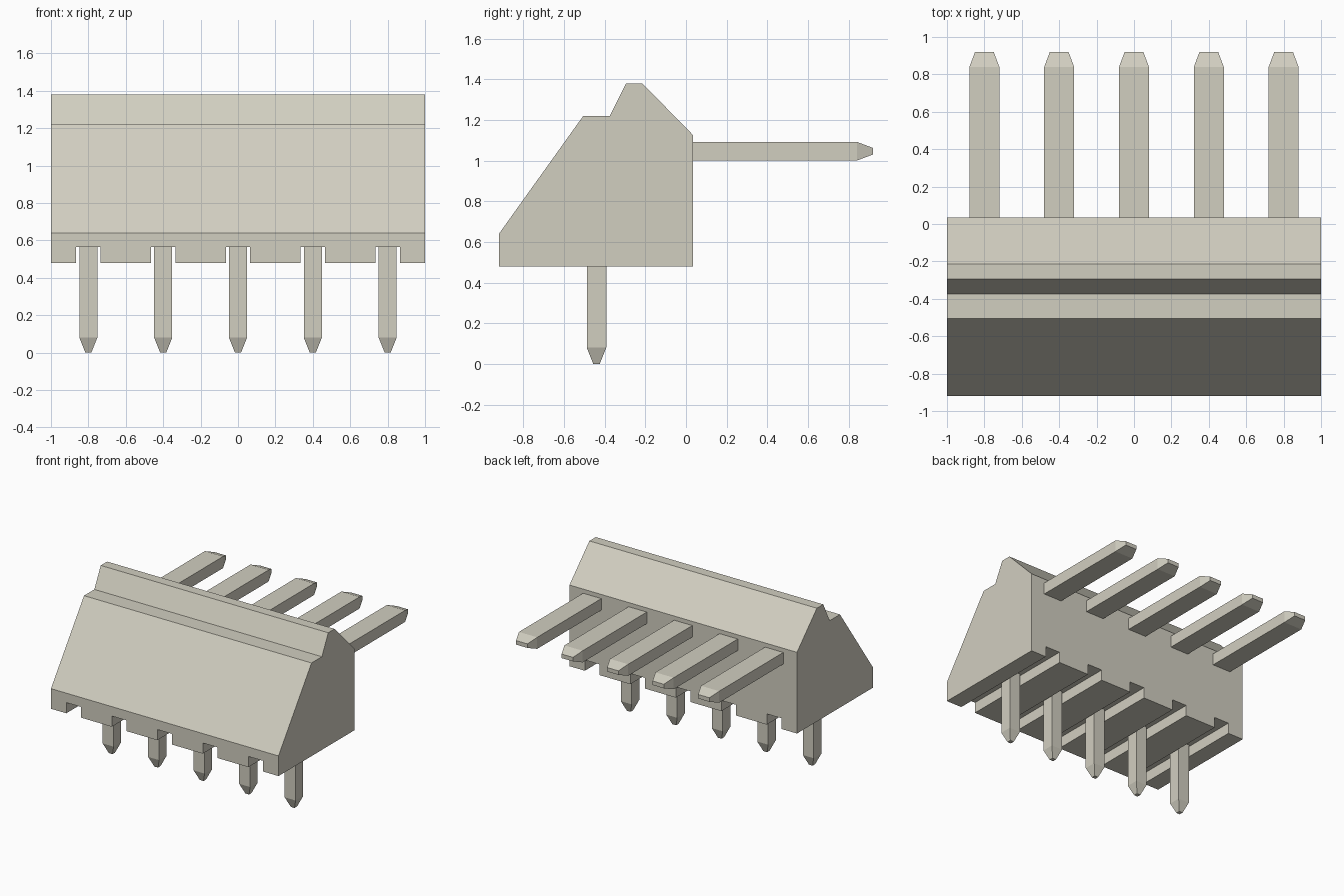
import bpy
import bmesh
from mathutils import Matrix, Vector

if "Cube" in bpy.data.objects:
    bpy.data.objects.remove(bpy.data.objects["Cube"], do_unlink=True)

PIN_X = [-0.8, -0.4, 0.0, 0.4, 0.8]

# Single warm grey colour
grey = bpy.data.materials.new("warm_grey")
grey.use_nodes = True
colour = (0.64, 0.62, 0.53, 1.0)
grey.diffuse_color = colour
grey.node_tree.nodes["Principled BSDF"].inputs["Base Color"].default_value = colour


def finish(name, bm):
    bmesh.ops.recalc_face_normals(bm, faces=bm.faces)
    mesh = bpy.data.meshes.new(name)
    bm.to_mesh(mesh)
    bm.free()
    mesh.materials.append(grey)
    obj = bpy.data.objects.new(name, mesh)
    bpy.context.collection.objects.link(obj)
    return obj


def add_box(bm, lo, hi):
    lo, hi = Vector(lo), Vector(hi)
    place = Matrix.Translation((lo + hi) / 2) @ Matrix.Diagonal((*(hi - lo), 1))
    bmesh.ops.create_cube(bm, size=1, matrix=place)


def make_pin(name, base, axis, sections):
    """Rectangular bar; each section is (position on axis, half x, half other)."""
    bm = bmesh.new()
    rings = []
    for pos, hx, ho in sections:
        ring = []
        for sx, so in ((-1, -1), (1, -1), (1, 1), (-1, 1)):
            co = Vector(base)
            co.x += sx * hx
            co[3 - axis] += so * ho
            co[axis] = pos
            ring.append(bm.verts.new(co))
        rings.append(ring)
    for a, b in zip(rings, rings[1:]):
        for i in range(4):
            j = (i + 1) % 4
            bm.faces.new((a[i], a[j], b[j], b[i]))
    bm.faces.new(rings[0])
    bm.faces.new(rings[-1])
    return finish(name, bm)


# Housing: side profile (y, z) extruded along x
profile = [(-0.92, 0.48), (-0.92, 0.64), (-0.505, 1.22), (-0.375, 1.22),
           (-0.295, 1.38), (-0.215, 1.38), (0.035, 1.125), (0.035, 0.48)]
bm = bmesh.new()
side = bm.faces.new([bm.verts.new((-1, y, z)) for y, z in profile])
ext = bmesh.ops.extrude_face_region(bm, geom=[side])
bmesh.ops.translate(bm, vec=(2, 0, 0),
                    verts=[v for v in ext["geom"] if isinstance(v, bmesh.types.BMVert)])
housing = finish("housing", bm)

# Slots cut front to back through the underside
bm = bmesh.new()
for x in PIN_X:
    add_box(bm, (x - 0.065, -1.1, 0.3), (x + 0.065, 0.2, 0.565))
cutter = finish("slot_cutter", bm)
cutter.hide_render = True
cut = housing.modifiers.new("slots", 'BOOLEAN')
cut.operation = 'DIFFERENCE'
cut.solver = 'EXACT'
cut.object = cutter
bpy.context.view_layer.objects.active = housing
bpy.ops.object.modifier_apply(modifier=cut.name)
bpy.data.objects.remove(cutter, do_unlink=True)

# Tapered pins: one row down, one row out of the back
for n, x in enumerate(PIN_X, 1):
    make_pin(f"lower_pin_{n}", (x, -0.44, 0), 2,
             [(0.0, 0.016, 0.016), (0.08, 0.048, 0.048), (0.65, 0.048, 0.048)])
    make_pin(f"rear_pin_{n}", (x, 0, 1.046), 1,
             [(0.0, 0.08, 0.046), (0.84, 0.08, 0.046), (0.92, 0.05, 0.016)])
